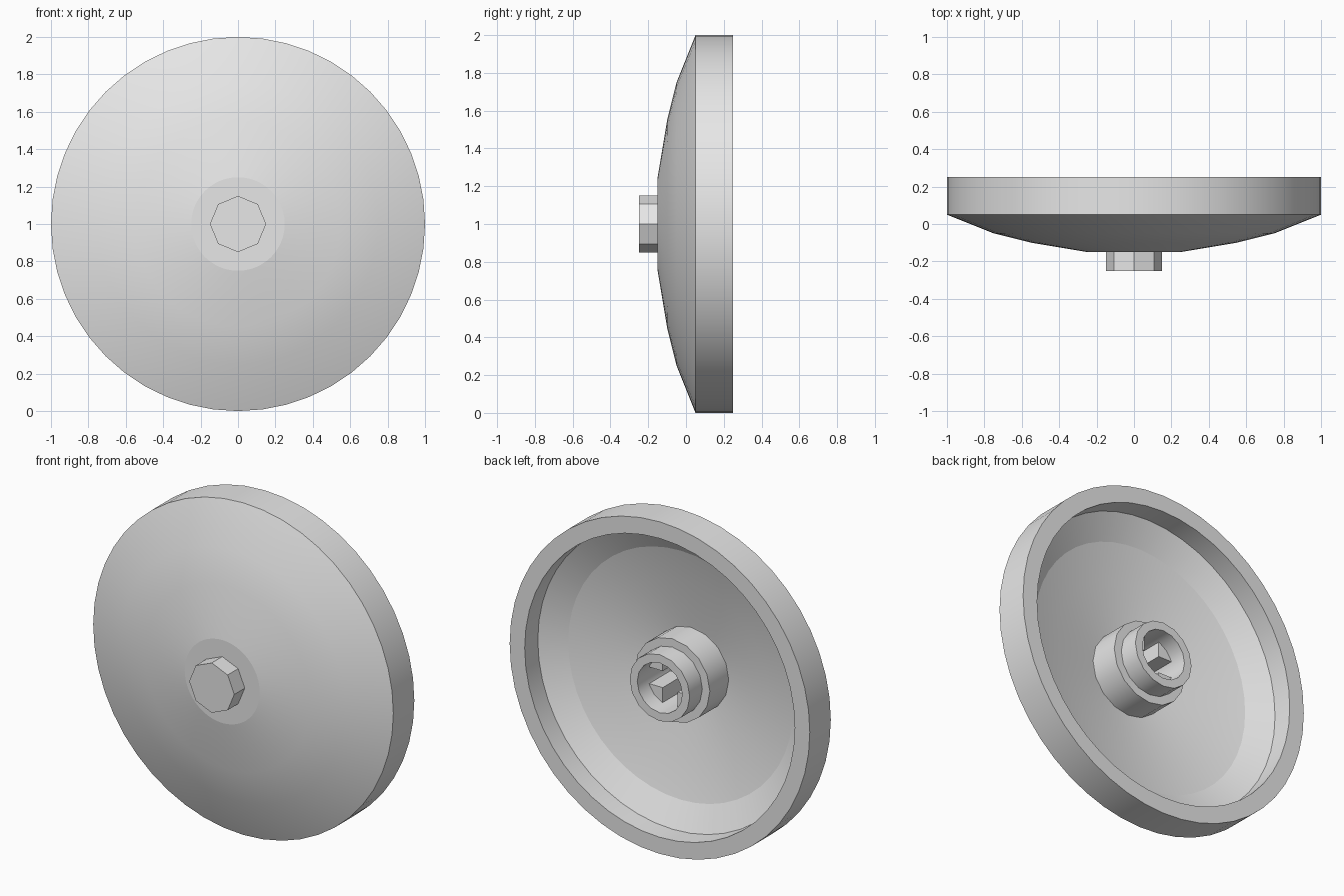
import bpy, bmesh
from math import cos, sin, pi, radians, asin
from mathutils import Vector

cube = bpy.data.objects.get("Cube")
if cube:
    bpy.data.objects.remove(cube, do_unlink=True)

CENTRE = Vector((0, 0, 1))

grey = bpy.data.materials.new("plain_grey")
grey.use_nodes = True
grey.diffuse_color = (0.8, 0.8, 0.8, 1)
grey.node_tree.nodes["Principled BSDF"].inputs["Base Color"].default_value = (0.8, 0.8, 0.8, 1)


def finish(name, bm, angle):
    """Turn a bmesh into a shaded, coloured object."""
    bmesh.ops.remove_doubles(bm, verts=bm.verts, dist=0.0001)
    bmesh.ops.recalc_face_normals(bm, faces=bm.faces)
    bmesh.ops.translate(bm, verts=bm.verts, vec=CENTRE)
    mesh = bpy.data.meshes.new(name)
    bm.to_mesh(mesh)
    bm.free()
    mesh.materials.append(grey)
    obj = bpy.data.objects.new(name, mesh)
    bpy.context.collection.objects.link(obj)
    bpy.ops.object.select_all(action="DESELECT")
    obj.select_set(True)
    bpy.context.view_layer.objects.active = obj
    bpy.ops.object.shade_smooth_by_angle(angle=radians(angle))
    return obj


def lathe(name, profile, sides, angle):
    """Spin (radius, y) points around the y axis."""
    bm = bmesh.new()
    verts = [bm.verts.new((r, y, 0)) for r, y in profile]
    edges = [bm.edges.new(pair) for pair in zip(verts, verts[1:])]
    bmesh.ops.spin(bm, geom=verts + edges, cent=(0, 0, 0), axis=(0, 1, 0),
                   angle=2 * pi, steps=sides, use_merge=True)
    return finish(name, bm, angle)


# Shallow dish with a straight rim and a hollow back
lathe("dish", [(0, -0.15), (0.25, -0.15), (0.55, -0.10), (0.75, -0.05),
               (1, 0.05), (1, 0.25), (0.9, 0.25), (0.9, 0.125),
               (0.75, 0.05), (0.55, 0), (0.25, -0.05), (0, -0.05)], 48, 9)

# Eight-sided stud on the front
lathe("front_stud", [(0, -0.25), (0.15, -0.25), (0.15, -0.15)], 8, 20)

# Stepped socket on the back
lathe("back_socket", [(0.25, -0.06), (0.25, 0.13), (0.2, 0.13), (0.2, 0.25),
                      (0.15, 0.25), (0.15, -0.05)], 16, 30)

# Four corner blocks that leave a cross-shaped hole in the socket
HALF_SLOT, HOLE, FRONT, DEEP = 0.05, 0.15, 0.15, -0.05
start = asin(HALF_SLOT / HOLE)
bm = bmesh.new()
for quarter in range(4):
    turn = quarter * pi / 2
    points = [(HALF_SLOT, HALF_SLOT)]
    for i in range(5):
        a = start + (pi / 2 - 2 * start) * i / 4
        points.append((HOLE * cos(a), HOLE * sin(a)))
    face = bm.faces.new([bm.verts.new((x * cos(turn) - z * sin(turn), DEEP,
                                       x * sin(turn) + z * cos(turn)))
                         for x, z in points])
    top = bmesh.ops.extrude_face_region(bm, geom=[face])["geom"]
    bmesh.ops.translate(bm, vec=(0, FRONT - DEEP, 0),
                        verts=[g for g in top if isinstance(g, bmesh.types.BMVert)])
finish("cross_hole_blocks", bm, 30)
